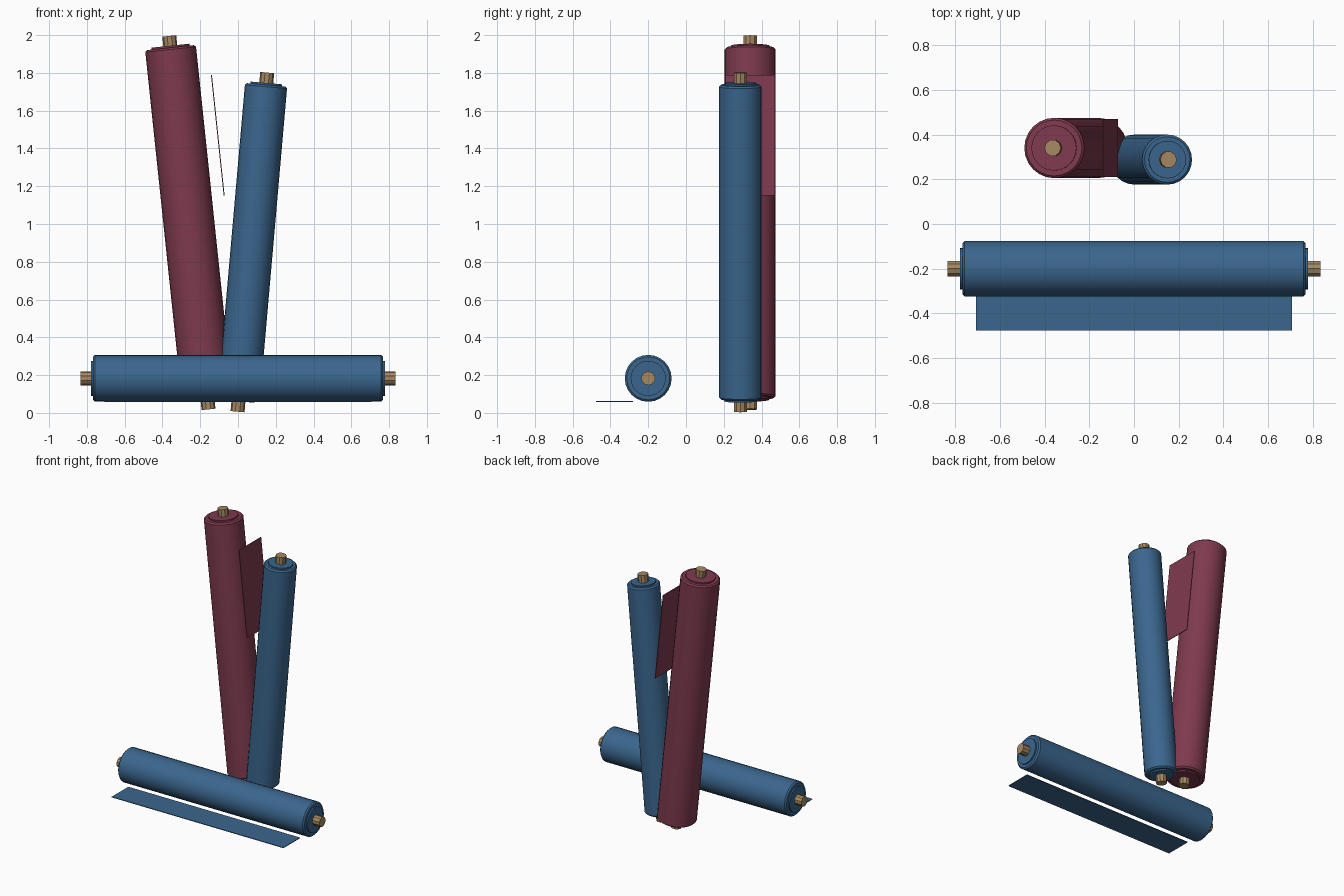
import bpy, bmesh
from math import radians, sin, cos, pi

cube = bpy.data.objects.get("Cube")
if cube:
    bpy.data.objects.remove(cube, do_unlink=True)


def material(name, rgb):
    mat = bpy.data.materials.new(name)
    mat.use_nodes = True
    mat.diffuse_color = (*rgb, 1)
    mat.node_tree.nodes["Principled BSDF"].inputs["Base Color"].default_value = (*rgb, 1)
    return mat


BLUE = material("blue cloth", (0.043, 0.133, 0.27))
RED = material("wine red cloth", (0.21, 0.042, 0.076))
WOOD = material("tan core", (0.38, 0.25, 0.12))


def lathe(name, profile, sides, mat, place, tilt, smooth=True):
    """Turn (radius, height) points around local z and cap both ends."""
    bm = bmesh.new()
    rings = [[bm.verts.new((r * cos(2 * pi * i / sides), r * sin(2 * pi * i / sides), h))
              for i in range(sides)] for r, h in profile]
    for low, high in zip(rings, rings[1:]):
        for i in range(sides):
            j = (i + 1) % sides
            bm.faces.new((low[i], low[j], high[j], high[i]))
    bm.faces.new(rings[0][::-1])
    bm.faces.new(rings[-1])
    return finish(name, bm, mat, place, tilt, smooth)


def finish(name, bm, mat, place, tilt, smooth=False):
    mesh = bpy.data.meshes.new(name)
    bm.to_mesh(mesh)
    bm.free()
    mesh.materials.append(mat)
    obj = bpy.data.objects.new(name, mesh)
    bpy.context.collection.objects.link(obj)
    obj.location = place
    obj.rotation_euler.y = radians(tilt)
    if smooth:
        bpy.ops.object.select_all(action='DESELECT')
        obj.select_set(True)
        bpy.context.view_layer.objects.active = obj
        bpy.ops.object.shade_smooth_by_angle(angle=radians(30))
    return obj


def roll(name, mat, place, tilt, radius, half, core_half):
    """Cloth roll with softened rims, raised end discs and a core stick."""
    rim = 0.01
    end = [(radius, half - rim), (radius - rim, half),
           (radius * 0.75, half), (radius * 0.75, half + rim)]
    profile = [(r, -h) for r, h in reversed(end)] + end
    lathe(name + "_cloth", profile, 24, mat, place, tilt)
    lathe(name + "_core", [(0.037, -core_half), (0.037, core_half)],
          10, WOOD, place, tilt, smooth=False)


def flap(name, mat, place, tilt, size):
    bm = bmesh.new()
    bmesh.ops.create_cube(bm, size=1)
    bmesh.ops.scale(bm, vec=size, verts=bm.verts)
    finish(name, bm, mat, place, tilt)


# Rolls: one lying in front, two leaning at the back
roll("lying_roll", BLUE, (0, -0.2, 0.183), 90, 0.124, 0.768, 0.835)
roll("tall_leaning_roll", RED, (-0.26, 0.34, 1.007), -6, 0.135, 0.932, 0.994)
roll("short_leaning_roll", BLUE, (0.076, 0.288, 0.904), 5, 0.112, 0.836, 0.901)

# Loose cloth ends
flap("lying_flap", BLUE, (0, -0.378, 0.061), 0, (1.415, 0.195, 0.005))
flap("tall_flap", RED, (-0.107, 0.34, 1.47), -6, (0.005, 0.26, 0.64))
